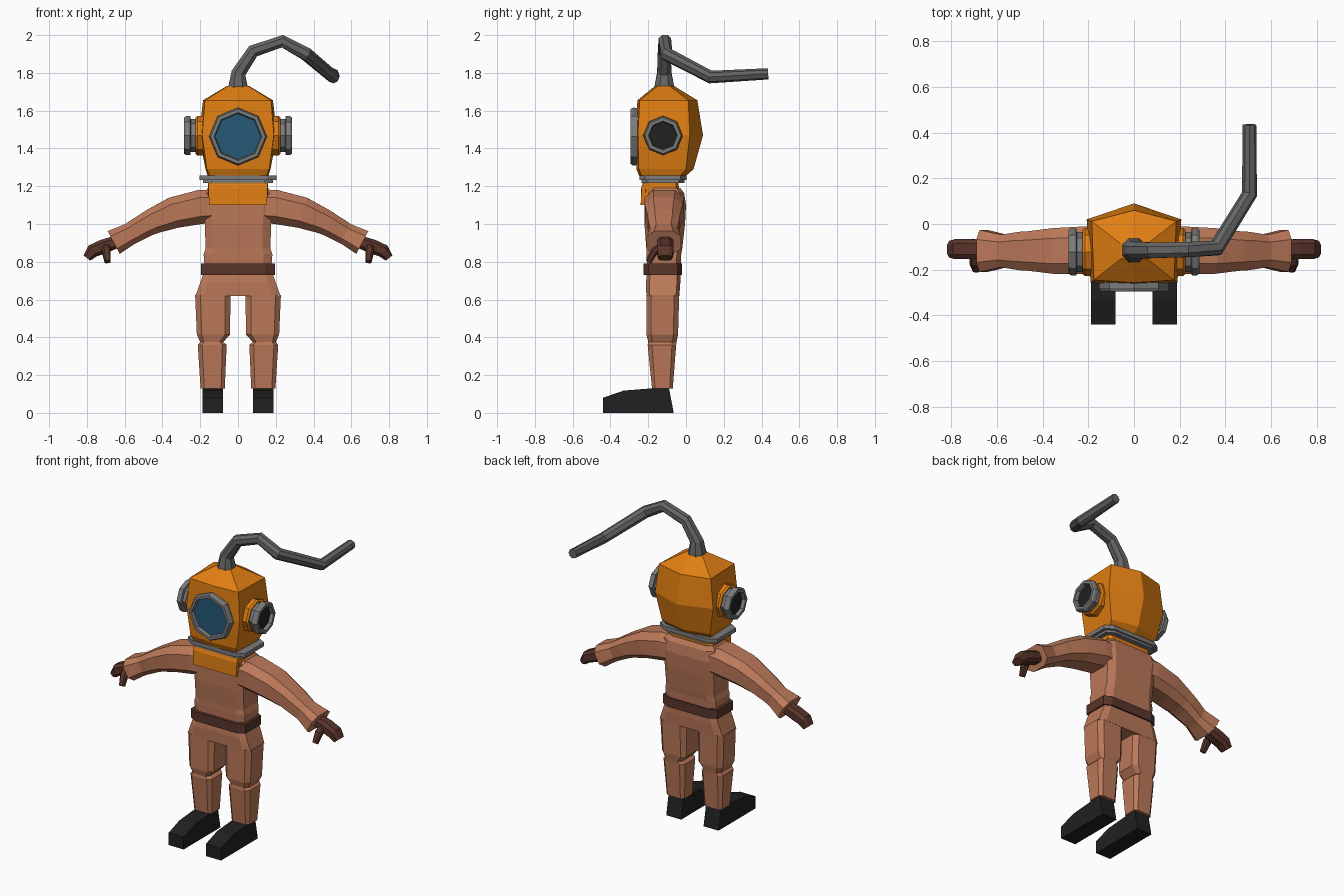
import bpy, bmesh, math
from mathutils import Vector

if "Cube" in bpy.data.objects:
    bpy.data.objects.remove(bpy.data.objects["Cube"])


def material(name, rgb):
    m = bpy.data.materials.new(name)
    m.diffuse_color = (*rgb, 1)
    m.use_nodes = True
    m.node_tree.nodes["Principled BSDF"].inputs["Base Color"].default_value = m.diffuse_color
    return m


SUIT = material("tan_suit", (0.50, 0.19, 0.10))
ORANGE = material("orange_metal", (0.75, 0.21, 0.006))
STEEL = material("grey_metal", (0.20, 0.20, 0.20))
HOSE = material("dark_grey_hose", (0.13, 0.13, 0.13))
BLACK = material("black_rubber", (0.015, 0.015, 0.016))
GLASS = material("blue_glass", (0.018, 0.10, 0.18))
LEATHER = material("brown_leather", (0.10, 0.035, 0.023))

CY = -0.115  # body centre line in depth


def loft(name, rings, mat):
    """Skin a closed solid through rings that have equal point counts."""
    bm = bmesh.new()
    vr = [[bm.verts.new(p) for p in r] for r in rings]
    n = len(vr[0])
    for a, b in zip(vr, vr[1:]):
        for i in range(n):
            j = (i + 1) % n
            bm.faces.new((a[i], a[j], b[j], b[i]))
    bm.faces.new(vr[0])
    bm.faces.new(vr[-1])
    bmesh.ops.recalc_face_normals(bm, faces=bm.faces)
    me = bpy.data.meshes.new(name)
    bm.to_mesh(me)
    bm.free()
    me.materials.append(mat)
    ob = bpy.data.objects.new(name, me)
    bpy.context.collection.objects.link(ob)
    return ob


def oct_section(a, b, c):
    """Rectangle of half sizes a, b with corners cut by fraction c."""
    k = 1 - c
    return [(a, b * k), (a * k, b), (-a * k, b), (-a, b * k),
            (-a, -b * k), (-a * k, -b), (a * k, -b), (a, -b * k)]


def slabs(name, levels, mat, c=0.25, s=1):
    """Vertical loft; each level is z, x0, x1, y0, y1."""
    rings = []
    for z, x0, x1, y0, y1 in levels:
        cx, cy = (x0 + x1) / 2, (y0 + y1) / 2
        rings.append([(s * (cx + u), cy + v, z)
                      for u, v in oct_section((x1 - x0) / 2, (y1 - y0) / 2, c)])
    return loft(name, rings, mat)


def sweep(name, stations, mat, start=(0, 1, 0), c=0.45, s=1):
    """Loft along a path; each station is centre, half width, half height."""
    pts = [Vector(p) for p, _, _ in stations]
    u, prev, rings = Vector(start), None, []
    for i, (_, a, b) in enumerate(stations):
        d_in = (pts[i] - pts[max(i - 1, 0)]).normalized()
        d_out = (pts[min(i + 1, len(pts) - 1)] - pts[i]).normalized()
        t = (d_in + d_out).normalized()
        if prev is not None:
            u = prev.rotation_difference(t) @ u
        u = (u - t * u.dot(t)).normalized()
        v, prev = t.cross(u), t
        ring = [pts[i] + u * p + v * q for p, q in oct_section(a, b, c)]
        rings.append([(s * p.x, p.y, p.z) for p in ring])
    return loft(name, rings, mat)


def turned(name, profile, centre, axis, mat):
    """Eight-sided turned part; profile is radius, distance along the axis."""
    ax, z = Vector(axis), Vector((0, 0, 1))
    u, o = ax.cross(z), Vector(centre)
    rings = []
    for r, h in profile:
        rings.append([o + ax * h + (u * math.cos(k * math.pi / 4)
                      + z * math.sin(k * math.pi / 4)) * r for k in range(8)])
    return loft(name, rings, mat)


# Torso and hips
slabs("torso", [(0.75, -.175, .175, -.205, -.03), (0.84, -.182, .182, -.21, -.025),
                (0.87, -.172, .172, -.21, -.02), (1.0, -.175, .175, -.22, -.005),
                (1.1, -.185, .185, -.22, 0), (1.165, -.18, .18, -.21, -.01),
                (1.19, -.16, .16, -.19, -.03)], SUIT)
slabs("hips", [(0.62, -.225, .225, -.21, -.035), (0.69, -.2, .2, -.212, -.03),
               (0.76, -.175, .175, -.205, -.03)], SUIT, 0.2)
slabs("belt", [(0.73, -.195, .195, -.225, -.02), (0.79, -.195, .195, -.225, -.02)], LEATHER)

# Limbs, mirrored left and right
for s, side in ((1, "right"), (-1, "left")):
    slabs(side + "_leg", [(0.13, .07, .198, -.18, -.07), (0.36, .06, .213, -.203, -.052),
                          (0.375, .078, .2, -.2, -.05), (0.415, .042, .218, -.21, -.042),
                          (0.625, .04, .227, -.21, -.036)], SUIT, 0.3, s)
    sole = [(-.44, 0), (-.44, .08), (-.33, .118), (-.18, .13), (-.09, .13), (-.065, 0)]
    loft(side + "_boot", [[(s * x, y, z) for y, z in sole] for x in (.08, .187)], BLACK)
    sweep(side + "_arm", [((.11, CY, 1.093), .10, .085), ((.20, CY, 1.09), .105, .09),
                          ((.34, -.118, 1.06), .10, .083), ((.45, -.118, 1.015), .086, .068),
                          ((.485, -.118, .997), .084, .064), ((.575, -.118, .945), .07, .058)],
          SUIT, s=s)
    sweep(side + "_cuff", [((.56, -.118, .953), .07, .057), ((.59, -.118, .938), .076, .06),
                           ((.658, -.118, .902), .092, .068)], SUIT, s=s)
    sweep(side + "_glove", [((.63, -.11, .91), .04, .033), ((.715, -.11, .88), .044, .038),
                            ((.77, -.11, .857), .044, .036), ((.80, -.11, .82), .036, .022)],
          LEATHER, s=s)
    sweep(side + "_thumb", [((.70, -.125, .885), .02, .02), ((.697, -.165, .86), .023, .02),
                            ((.69, -.198, .80), .016, .016)], LEATHER, (1, 0, 0), s=s)

    # Side ports on the helmet
    c, ax = (0, -.122, 1.468), (s, 0, 0)
    turned(side + "_port_base", [(.105, .15), (.105, .215), (.095, .226)], c, ax, ORANGE)
    turned(side + "_port_rim", [(.087, .20), (.087, .25), (.103, .253), (.103, .275),
                                (.095, .287), (.077, .287), (.072, .262)], c, ax, STEEL)
    turned(side + "_port_cover", [(.074, .258), (.074, .265)], c, ax, BLACK)

# Collar, bib plate and neck ring
slabs("collar", [(1.15, -.158, .158, -.225, -.035), (1.225, -.158, .158, -.23, -.04)], ORANGE, 0.15)
slabs("bib_plate", [(1.10, -.153, .153, -.24, -.19), (1.19, -.157, .157, -.237, -.19),
                    (1.225, -.157, .157, -.225, -.18)], ORANGE, 0.05)
slabs("neck_ring_lower", [(1.217, -.185, .185, -.235, -.008), (1.236, -.185, .185, -.235, -.008)], STEEL)
slabs("neck_ring_upper", [(1.232, -.205, .205, -.247, .003), (1.257, -.205, .205, -.247, .003)], STEEL)

# Helmet with a pointed back; levels are z, back corner x/y, back y, front corner x/y, front y
helmet = [(1.255, .16, -.03, 0, .15, -.235, -.248), (1.29, .172, 0, .04, .165, -.25, -.262),
          (1.47, .207, .02, .09, .19, -.255, -.27), (1.655, .185, .012, .06, .175, -.245, -.257),
          (1.73, .06, -.085, -.062, .055, -.15, -.165)]
loft("helmet", [[(0, yb, z), (xb, ym, z), (xf, yf, z), (0, yn, z), (-xf, yf, z), (-xb, ym, z)]
                for z, xb, ym, yb, xf, yf, yn in helmet], ORANGE)

# Front window
c, ax = (0, 0, 1.463), (0, -1, 0)
turned("window_rim", [(.15, .235), (.153, .28), (.145, .295), (.127, .295), (.12, .272)], c, ax, STEEL)
turned("window_glass", [(.122, .268), (.122, .276)], c, ax, GLASS)

# Air hose
sweep("air_hose", [((0, -.115, 1.70), .057, .057), ((.003, -.115, 1.80), .038, .038),
                   ((.08, -.115, 1.915), .034, .034), ((.235, -.112, 1.968), .033, .033),
                   ((.36, -.105, 1.90), .034, .034), ((.505, .13, 1.778), .031, .031),
                   ((.505, .435, 1.795), .027, .027)], HOSE, c=0.55)
